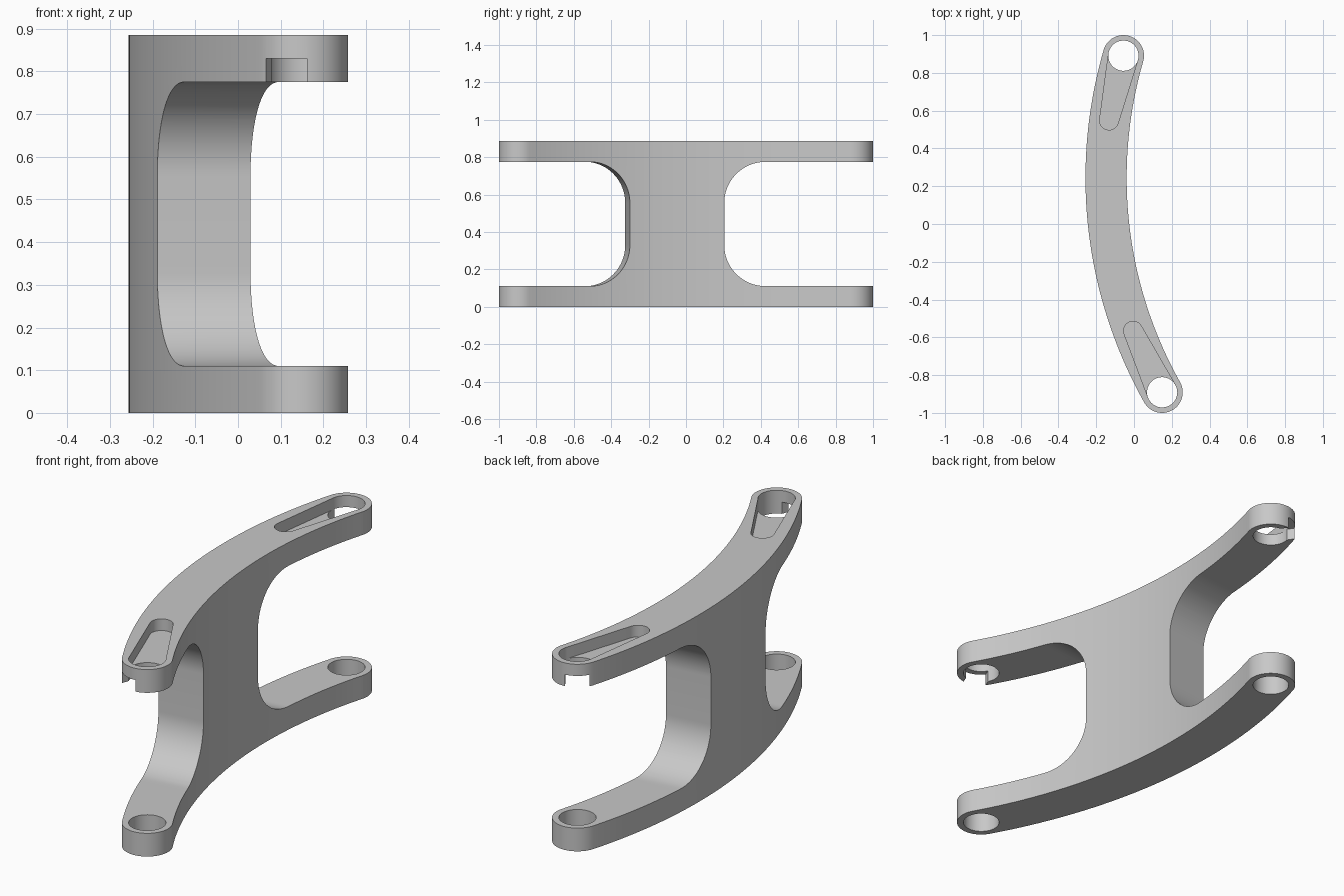
import bpy, bmesh, math
from mathutils import Matrix, Vector

if "Cube" in bpy.data.objects:
    bpy.data.objects.remove(bpy.data.objects["Cube"])

H, FLANGE, HALF_W, HOLE_R = 0.885, 0.11, 0.109, 0.08
POCKET_Z = 0.83
TOP_END, LOW_END = Vector((-0.056, 0.891)), Vector((0.149, -0.891))

grey = bpy.data.materials.new("plain grey")
grey.diffuse_color = (0.58, 0.58, 0.58, 1)
grey.use_nodes = True
grey.node_tree.nodes["Principled BSDF"].inputs["Base Color"].default_value = grey.diffuse_color


def prism(name, pts, lo, hi, matrix=Matrix()):
    """Extrude a 2D outline from local z = lo to z = hi."""
    bm = bmesh.new()
    face = bm.faces.new([bm.verts.new((p[0], p[1], lo)) for p in pts])
    ext = bmesh.ops.extrude_face_region(bm, geom=[face])
    moved = [v for v in ext["geom"] if isinstance(v, bmesh.types.BMVert)]
    bmesh.ops.translate(bm, verts=moved, vec=(0, 0, hi - lo))
    bm.transform(matrix)
    bm.normal_update()
    bmesh.ops.recalc_face_normals(bm, faces=bm.faces)
    if bm.calc_volume(signed=True) < 0:
        bmesh.ops.reverse_faces(bm, faces=bm.faces)
    mesh = bpy.data.meshes.new(name)
    bm.to_mesh(mesh)
    bm.free()
    obj = bpy.data.objects.new(name, mesh)
    bpy.context.collection.objects.link(obj)
    mesh.materials.append(grey)
    return obj


def arc(c, r, a0, a1, n):
    return [(c[0] + r * math.cos(a0 + (a1 - a0) * i / n),
             c[1] + r * math.sin(a0 + (a1 - a0) * i / n)) for i in range(n + 1)]


def circle(c, r, n=64):
    return arc(c, r, 0, math.tau, n)[:-1]


# Curved bracket body: a band along an arc with round ends
mid = (TOP_END + LOW_END) / 2
along = (TOP_END - LOW_END).normalized()
across = Vector((along.y, -along.x))
centre = mid + across * 2.14
R = (TOP_END - centre).length
a_top = math.atan2(*(TOP_END - centre).yx) % math.tau
a_low = math.atan2(*(LOW_END - centre).yx) % math.tau
outline = arc(centre, R + HALF_W, a_top, a_low, 72)
outline += arc(LOW_END, HALF_W, a_low, a_low + math.pi, 32)[1:-1]
outline += arc(centre, R - HALF_W, a_low, a_top, 72)
outline += arc(TOP_END, HALF_W, a_top + math.pi, a_top + math.tau, 32)[1:-1]
body = prism("curved_bracket", outline, 0, H)

cutters = []

# Side openings that leave the two flanges and the web
for sign, edge in ((1, 0.213), (-1, 0.296)):
    r, z0, z1 = 0.22, FLANGE, H - FLANGE
    pts = [(1.4, z0)]
    pts += arc((edge + r, z0 + r), r, -math.pi / 2, -math.pi, 24)
    pts += arc((edge + r, z1 - r), r, math.pi, math.pi / 2, 24)
    pts += [(1.4, z1)]
    m = Matrix(((sign * along.x, 0, across.x, mid.x),
                (sign * along.y, 0, across.y, mid.y),
                (0, 1, 0, 0), (0, 0, 0, 1)))
    cutters.append(prism("opening_cutter", pts, -0.8, 0.8, m))

# Pin holes, tapered top pockets and lower notches at both ends
for end, tip, turn in ((TOP_END, Vector((-0.132, 0.548)), 1),
                       (LOW_END, Vector((-0.005, -0.565)), -1)):
    cutters.append(prism("pin_hole_cutter", circle(end, HOLE_R), -0.1, H + 0.1))

    d = tip - end
    heading = math.atan2(d.y, d.x)
    big, small = HOLE_R - 0.0005, 0.05
    a = math.acos((big - small) / d.length)
    pts = arc(end, big, heading + a, heading + math.tau - a, 40)
    pts += arc(tip, small, heading - a, heading + a, 24)
    cutters.append(prism("pocket_cutter", pts, POCKET_Z, H + 0.1))

    m = Matrix.Translation((end.x, end.y, 0)) @ Matrix.Rotation(
        heading + math.pi + turn * math.radians(47), 4, 'Z')
    cutters.append(prism("notch_cutter", [(0, -0.052), (0.2, -0.052), (0.2, 0.052), (0, 0.052)],
                         H - FLANGE - 0.05, POCKET_Z, m))

bpy.context.view_layer.objects.active = body
for c in cutters:
    c.hide_render = True
    mod = body.modifiers.new("cut", 'BOOLEAN')
    mod.operation, mod.solver, mod.object = 'DIFFERENCE', 'EXACT', c
    bpy.ops.object.modifier_apply(modifier=mod.name)
    bpy.data.objects.remove(c)

bpy.ops.object.select_all(action='DESELECT')
body.select_set(True)
bpy.ops.object.shade_smooth_by_angle(angle=math.radians(30))
